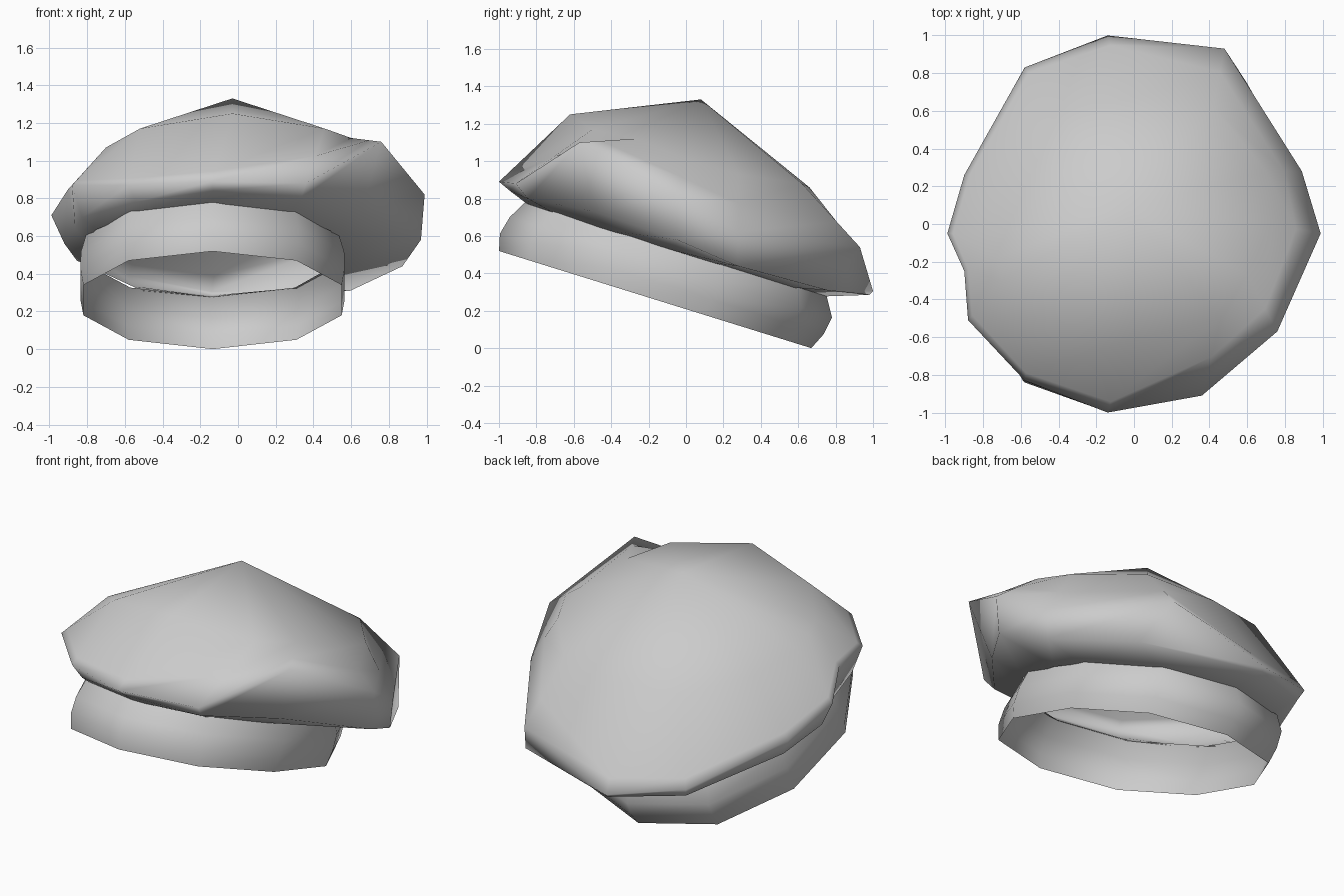
import bpy, bmesh, math
from mathutils import Vector

if "Cube" in bpy.data.objects:
    bpy.data.objects.remove(bpy.data.objects["Cube"])

# Tilted frame of the head band: centre of its lower edge, up axis and depth axis
BASE = Vector((-0.135, -0.165, 0.26))
UP = Vector((0, 0.297, 0.955))
DEPTH = Vector((0, 0.955, -0.297))


def band_point(angle, height, offset, shift):
    """Point on a band ring; angle 0 is the front, growing toward +x."""
    side = (0.714 + offset * 0.5) * math.sin(angle) * (1 + 0.092 * math.cos(angle) ** 2)
    depth = shift - (0.874 + offset) * math.cos(angle)
    return BASE + Vector((side, 0, 0)) + DEPTH * depth + UP * height


def loft(name, rings, apex=None):
    """Skin a stack of equal-length closed rings, with an optional tip."""
    bm = bmesh.new()
    rows = [[bm.verts.new(p) for p in ring] for ring in rings]
    n = len(rows[0])
    for low, high in zip(rows, rows[1:]):
        for i in range(n):
            j = (i + 1) % n
            bm.faces.new((low[i], low[j], high[j], high[i]))
    if apex:
        tip = bm.verts.new(apex)
        for i in range(n):
            bm.faces.new((rows[-1][i], rows[-1][(i + 1) % n], tip))
    for f in bm.faces:
        f.smooth = True
    bmesh.ops.recalc_face_normals(bm, faces=bm.faces)
    mesh = bpy.data.meshes.new(name)
    bm.to_mesh(mesh)
    bm.free()
    obj = bpy.data.objects.new(name, mesh)
    bpy.context.collection.objects.link(obj)
    return obj


# Head band: ten-sided, slightly bulging, open at both ends
profile = [(0, 0, 0), (0.09, 0.032, 0.009), (0.19, 0.028, 0.029), (0.29, -0.03, 0.026)]
loft("head_band", [[band_point(math.tau * k / 10, *p) for k in range(10)] for p in profile])

# Cap rim, counter-clockwise from the front, folded up at the front right
rim = [(-.14, -1, .89), (.36, -.91, .88), (.76, -.57, 1.10), (.99, -.05, .82),
       (.89, .28, .62), (.48, .93, .54), (-.14, 1, .305), (-.58, .83, .39),
       (-.90, .26, .57), (-.99, -.05, .71), (-.90, -.25, .85), (-.88, -.51, .87),
       (-.58, -.83, .87)]

# Underside edge: scale of the rim outline in x and y, and its height
under = [(.94, .94, .84), (.93, .93, .80), (.86, .86, .73), (.98, .98, .58),
         (.98, .98, .44), (1.24, .81, .31), (.98, .98, .285), (.96, .96, .335),
         (.95, .95, .47), (.93, .93, .56), (.96, .96, .64), (.94, .94, .70),
         (.94, .94, .78)]

# Crown ring that carries the top surface up to the peak
crown = [(-.03, -.62, 1.25), (.46, -.50, 1.17), (.60, -.27, 1.12), (.73, 0, 1.01),
         (.70, .28, .93), (.42, .62, .88), (-.05, .66, .86), (-.40, .60, .86),
         (-.66, .26, .92), (-.74, -.05, .99), (-.73, -.18, 1.03), (-.70, -.30, 1.07),
         (-.52, -.50, 1.17)]

# Support loop: tight along the left for a crisp rim, loose on the right
tight = [.15, .5, .4, .5, .5, .4, .15, .12, .12, .12, .12, .12, .12]
support = [Vector(a).lerp(Vector(b), t) for a, b, t in zip(rim, crown, tight)]

# Soft cap: opening inside the band top, underside, rim, crown, peak
opening = [band_point(math.atan2((x + 0.135) / 0.85, -(y + 0.05)), 0.28, -0.055, 0.026)
           for x, y, z in rim]
lower = [(x * sx, y * sy, h) for (x, y, z), (sx, sy, h) in zip(rim, under)]
loft("soft_cap", [opening, lower, rim, support, crown], apex=(-.03, .08, 1.33))
